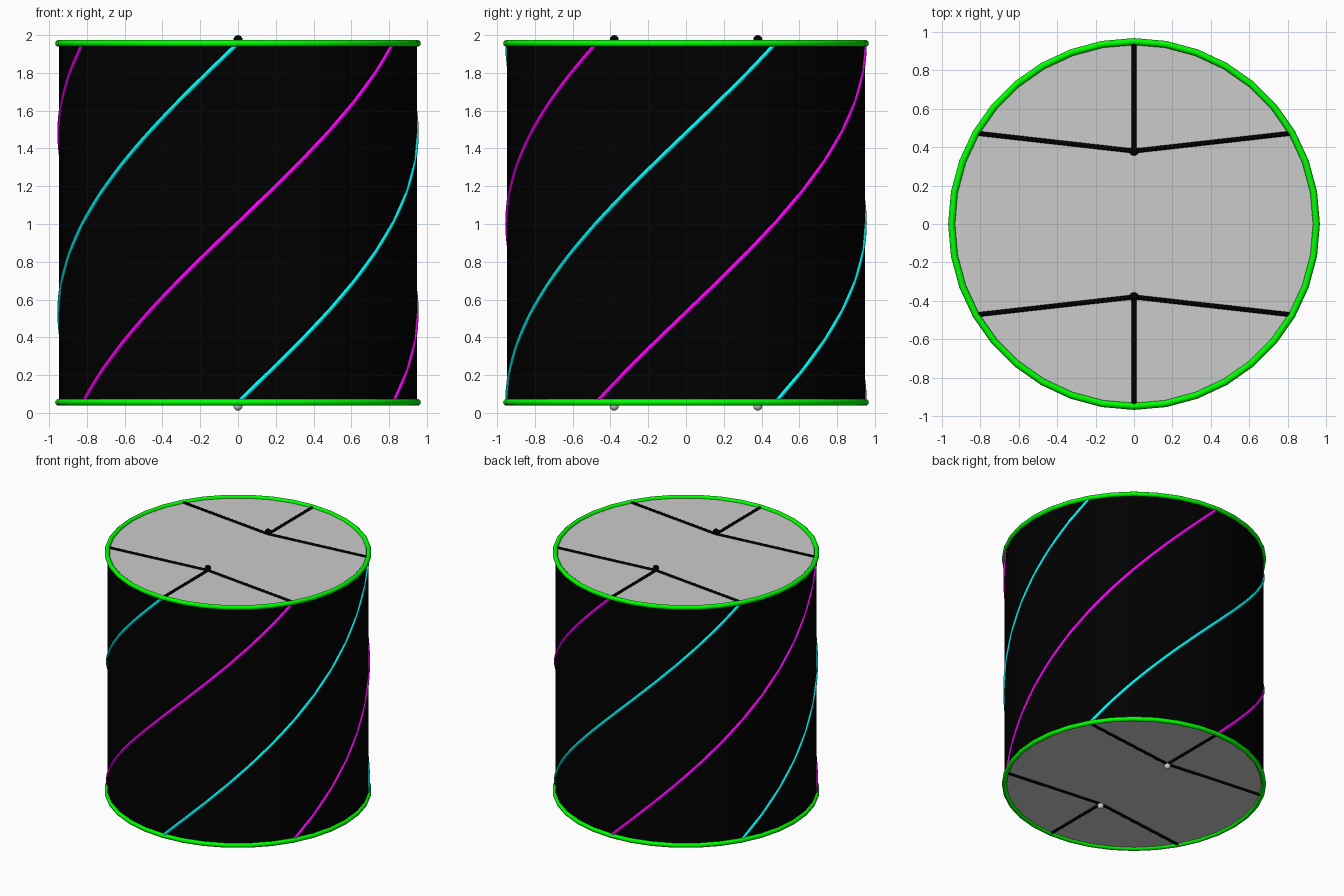
import bpy, math
from mathutils import Vector

if "Cube" in bpy.data.objects:
    bpy.data.objects.remove(bpy.data.objects["Cube"])

R, Z0, Z1, SIDES = 0.945, 0.056, 1.956, 36
TWIST = math.radians(120)


def material(name, rgb):
    m = bpy.data.materials.new(name)
    m.diffuse_color = (*rgb, 1)
    m.use_nodes = True
    m.node_tree.nodes["Principled BSDF"].inputs["Base Color"].default_value = m.diffuse_color
    return m


BLACK = material("black", (0, 0, 0))
GREEN = material("green", (0, 1, 0))
CYAN = material("cyan", (0, 1, 1))
MAGENTA = material("magenta", (1, 0, 1))


def finish(name, mat=None, smooth=True):
    ob = bpy.context.object
    ob.name = name
    if mat:
        ob.data.materials.append(mat)
    if smooth:
        bpy.ops.object.shade_smooth_by_angle(angle=math.radians(40))
    return ob


def polar(deg_or_rad, z, r=R):
    return Vector((r * math.cos(deg_or_rad), r * math.sin(deg_or_rad), z))


def tube(name, points, radius, mat):
    cu = bpy.data.curves.new(name, 'CURVE')
    cu.dimensions = '3D'
    cu.bevel_depth = radius
    cu.bevel_resolution = 2
    cu.use_fill_caps = True
    sp = cu.splines.new('POLY')
    sp.points.add(len(points) - 1)
    for p, co in zip(sp.points, points):
        p.co = (*co, 1)
    cu.materials.append(mat)
    ob = bpy.data.objects.new(name, cu)
    bpy.context.collection.objects.link(ob)


# Black side wall, open at both ends
bpy.ops.mesh.primitive_cylinder_add(vertices=SIDES, radius=R + 0.003, depth=Z1 - Z0,
                                    location=(0, 0, (Z0 + Z1) / 2), end_fill_type='NOTHING')
finish("side_wall", BLACK)

# End caps, rims, junction dots and seams
for end, z, s in (("bottom", Z0, -1), ("top", Z1, 1)):
    bpy.ops.mesh.primitive_circle_add(vertices=SIDES, radius=R, fill_type='NGON', location=(0, 0, z),
                                      rotation=(0 if s > 0 else math.pi, 0, 0))
    finish(end + "_cap", smooth=False)
    bpy.ops.mesh.primitive_torus_add(major_radius=0.95, minor_radius=0.018, major_segments=SIDES,
                                     minor_segments=10, location=(0, 0, z))
    finish(end + "_rim", GREEN)
    for side in (1, -1):
        node = Vector((0, 0.38 * side, z))
        bpy.ops.mesh.primitive_uv_sphere_add(segments=16, ring_count=8, radius=0.024,
                                             location=node + Vector((0, 0, 0.02 * s)))
        finish(end + "_junction", BLACK if s > 0 else None)
        for a in (30, 90, 150):
            tube(end + "_seam", [node, polar(math.radians(a * side), z)], 0.012, BLACK)

# Six helical stripes, alternating colours
STEPS = 48
for k in range(6):
    start = math.radians(30 + 60 * k)
    path = [polar(start + TWIST * i / STEPS, Z0 + (Z1 - Z0) * i / STEPS) for i in range(STEPS + 1)]
    tube("helical_stripe", path, 0.012, MAGENTA if k % 2 else CYAN)
